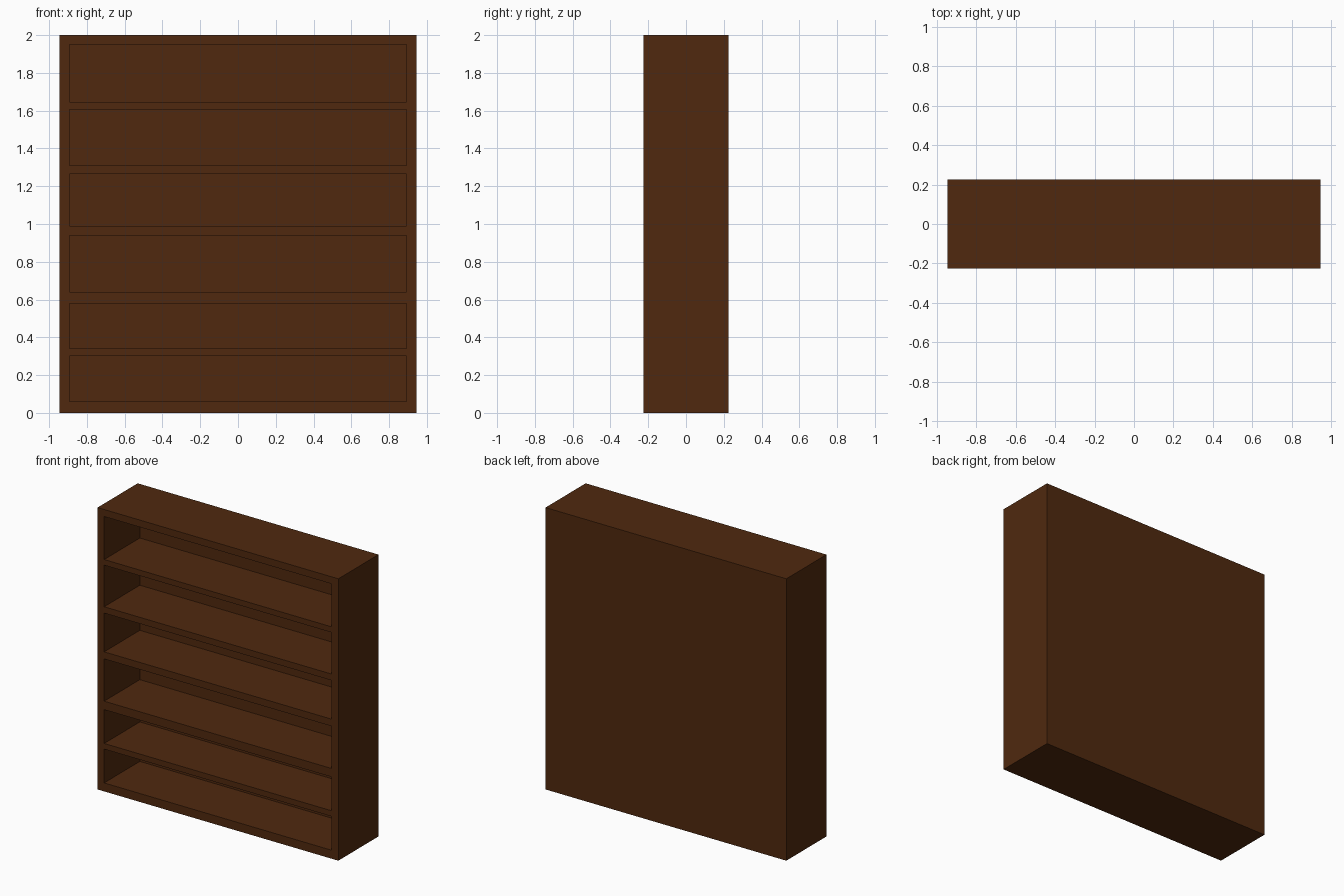
import bpy, bmesh
from mathutils import Vector

if "Cube" in bpy.data.objects:
    bpy.data.objects.remove(bpy.data.objects["Cube"])

W, D, H = 1.89, 0.45, 2.0      # outer size
INNER_X = 0.893                # half width of the openings
DEPTH = 0.40                   # depth of the compartments
OPENINGS = [(0.06, 0.30), (0.34, 0.58), (0.64, 0.94),
            (0.99, 1.265), (1.31, 1.605), (1.645, 1.95)]

# Dark wood
wood = bpy.data.materials.new("dark_wood")
wood.diffuse_color = (0.080, 0.022, 0.0045, 1)
wood.use_nodes = True
wood.node_tree.nodes["Principled BSDF"].inputs["Base Color"].default_value = wood.diffuse_color

# Solid block standing on the floor
bm = bmesh.new()
bmesh.ops.create_cube(bm, size=1)
bmesh.ops.scale(bm, vec=(W, D, H), verts=bm.verts)
bmesh.ops.translate(bm, vec=(0, 0, H / 2), verts=bm.verts)


def cut(point, normal):
    bmesh.ops.bisect_plane(bm, geom=bm.verts[:] + bm.edges[:] + bm.faces[:],
                           plane_co=point, plane_no=normal)


# Outline the openings with loop cuts
for x in (-INNER_X, INNER_X):
    cut((x, 0, 0), (1, 0, 0))
for pair in OPENINGS:
    for z in pair:
        cut((0, 0, z), (0, 0, 1))


def is_opening(face):
    c = face.calc_center_median()
    return (face.normal.y < -0.9 and abs(c.x) < INNER_X
            and any(lo < c.z < hi for lo, hi in OPENINGS))


# Push each opening back to form a compartment, leaving shelves and a back panel
bm.normal_update()
cells = [f for f in bm.faces if is_opening(f)]
pushed = bmesh.ops.extrude_discrete_faces(bm, faces=cells)["faces"]
verts = list({v for f in pushed for v in f.verts})
bmesh.ops.translate(bm, vec=Vector((0, DEPTH, 0)), verts=verts)
bmesh.ops.recalc_face_normals(bm, faces=bm.faces)

# Finished bookcase
mesh = bpy.data.meshes.new("bookcase")
bm.to_mesh(mesh)
bm.free()
mesh.materials.append(wood)
bpy.context.collection.objects.link(bpy.data.objects.new("bookcase", mesh))
